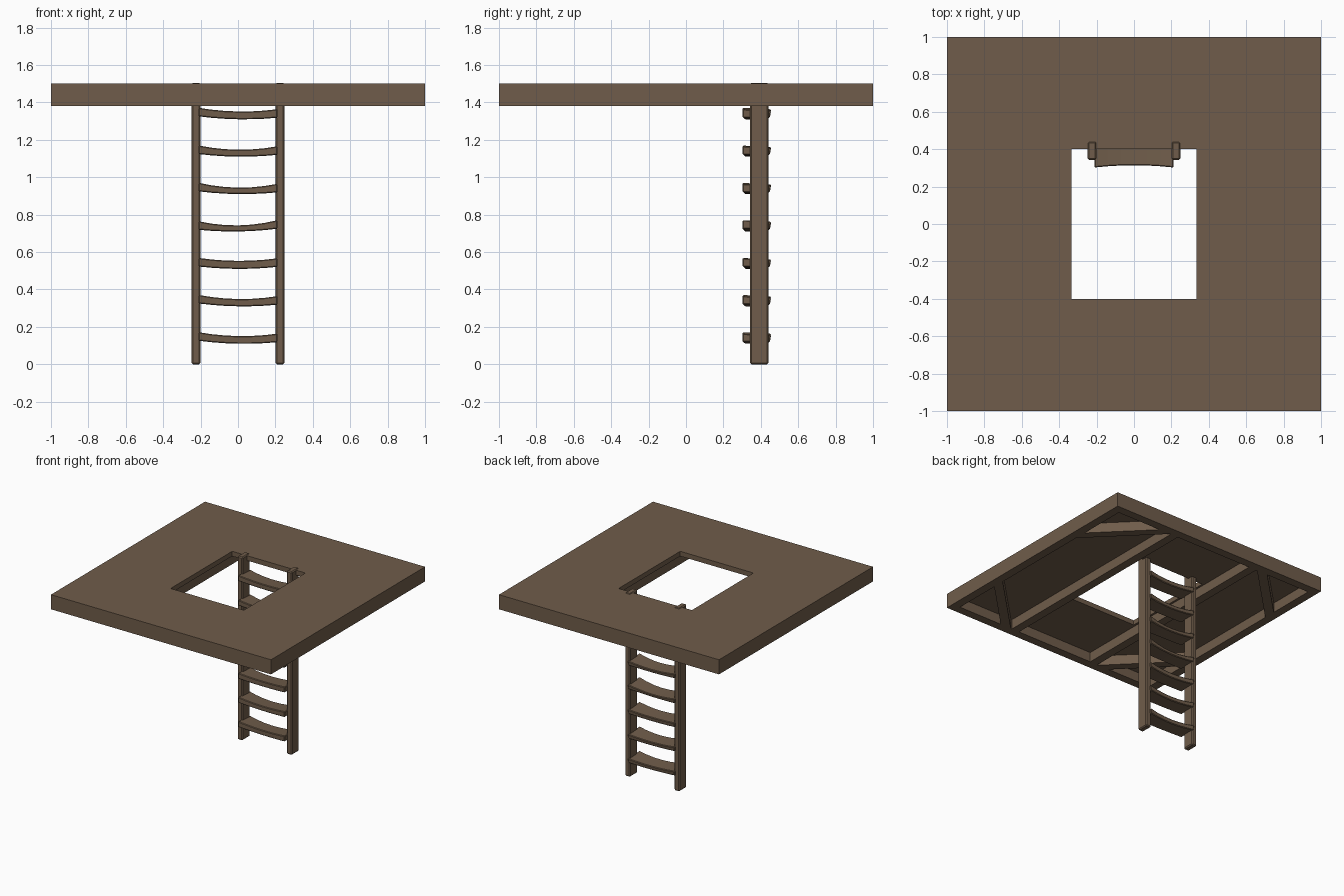
import bpy, bmesh, math, random
from mathutils import Vector, Matrix

if "Cube" in bpy.data.objects:
    bpy.data.objects.remove(bpy.data.objects["Cube"])

random.seed(4)
wood = bpy.data.materials.new("brown wood")
wood.diffuse_color = (0.16, 0.108, 0.069, 1)
wood.use_nodes = True
wood.node_tree.nodes["Principled BSDF"].inputs["Base Color"].default_value = wood.diffuse_color


def finish(name, bm, bevel=0.0):
    bmesh.ops.recalc_face_normals(bm, faces=bm.faces)
    me = bpy.data.meshes.new(name)
    bm.to_mesh(me)
    bm.free()
    me.materials.append(wood)
    ob = bpy.data.objects.new(name, me)
    bpy.context.collection.objects.link(ob)
    if bevel:
        m = ob.modifiers.new("bevel", 'BEVEL')
        m.width = bevel
        m.segments = 1
        m.limit_method = 'ANGLE'
        m.angle_limit = math.radians(40)
    return ob


def box(name, lo, hi, bevel=0.0):
    bm = bmesh.new()
    bmesh.ops.create_cube(bm, size=1)
    for v in bm.verts:
        v.co = Vector([lo[i] + (hi[i] - lo[i]) * (v.co[i] + 0.5) for i in range(3)])
    return finish(name, bm, bevel)


def prism(name, pts, z0, z1):
    bm = bmesh.new()
    f = bm.faces.new([bm.verts.new((x, y, z0)) for x, y in pts])
    r = bmesh.ops.extrude_face_region(bm, geom=[f])
    for v in r["geom"]:
        if isinstance(v, bmesh.types.BMVert):
            v.co.z = z1
    return finish(name, bm)


# Platform board with a rectangular hatch
bm = bmesh.new()
hx, hy = 0.333, 0.4
rings = []
for z in (1.46, 1.5):
    for a, b in ((1, 1), (hx, hy)):
        rings.append([bm.verts.new((sx * a, sy * b, z))
                      for sx, sy in ((-1, -1), (1, -1), (1, 1), (-1, 1))])
ob, ib, ot, it = rings
for p, q in ((ob, ib), (ot, it), (ob, ot), (ib, it)):
    for i in range(4):
        j = (i + 1) % 4
        bm.faces.new((p[i], p[j], q[j], q[i]))
finish("platform_board", bm)

# Rim beams under the edges, joists beside the hatch
Z0, Z1, T = 1.38, 1.46, 0.07
for s in (-1, 1):
    y = sorted((s, s * (1 - T)))
    box("rim_beam_x", (-1, y[0], Z0), (1, y[1], Z1))
    box("rim_beam_y", (y[0], -1 + T, Z0), (y[1], 1 - T, Z1))
    x = sorted((s * 0.35, s * 0.42))
    box("joist", (x[0], -1 + T, Z0), (x[1], 1 - T, Z1))

# Diagonal corner braces
e = 1 - T
for sx in (-1, 1):
    for sy in (-1, 1):
        pts = [(e, 0.43), (e, 0.53), (0.53, e), (0.43, e)]
        prism("corner_brace", [(sx * x, sy * y) for x, y in pts], Z0, Z1)

# Ladder rails
for s in (-1, 1):
    x = sorted((s * 0.2, s * 0.248))
    box("ladder_rail", (x[0], 0.343, 0), (x[1], 0.441, 1.505), 0.008)

# Worn, sagging rungs
for k in range(7):
    zc = 0.145 + 0.2 * k
    sag = random.uniform(0.014, 0.026)
    tilt = random.uniform(-0.06, 0.06)
    bm = bmesh.new()
    rows = []
    n = 6
    for i in range(n + 1):
        t = -1 + 2 * i / n
        c = 1 - t * t
        front, back = 0.302 + 0.012 * c, 0.455 - 0.012 * c
        dz = tilt * t * 0.08
        top, bot = zc + 0.023 - sag * c + dz, zc - 0.023 - 0.012 * c + dz
        rows.append([bm.verts.new((t * 0.212, y, z)) for y, z in
                     ((front, bot), (back - 0.006, bot), (back, top - 0.008), (front, top))])
    for a, b in zip(rows, rows[1:]):
        for i in range(4):
            j = (i + 1) % 4
            bm.faces.new((a[i], a[j], b[j], b[i]))
    bm.faces.new(rows[0])
    bm.faces.new(rows[-1])
    finish("ladder_rung", bm, 0.005)
